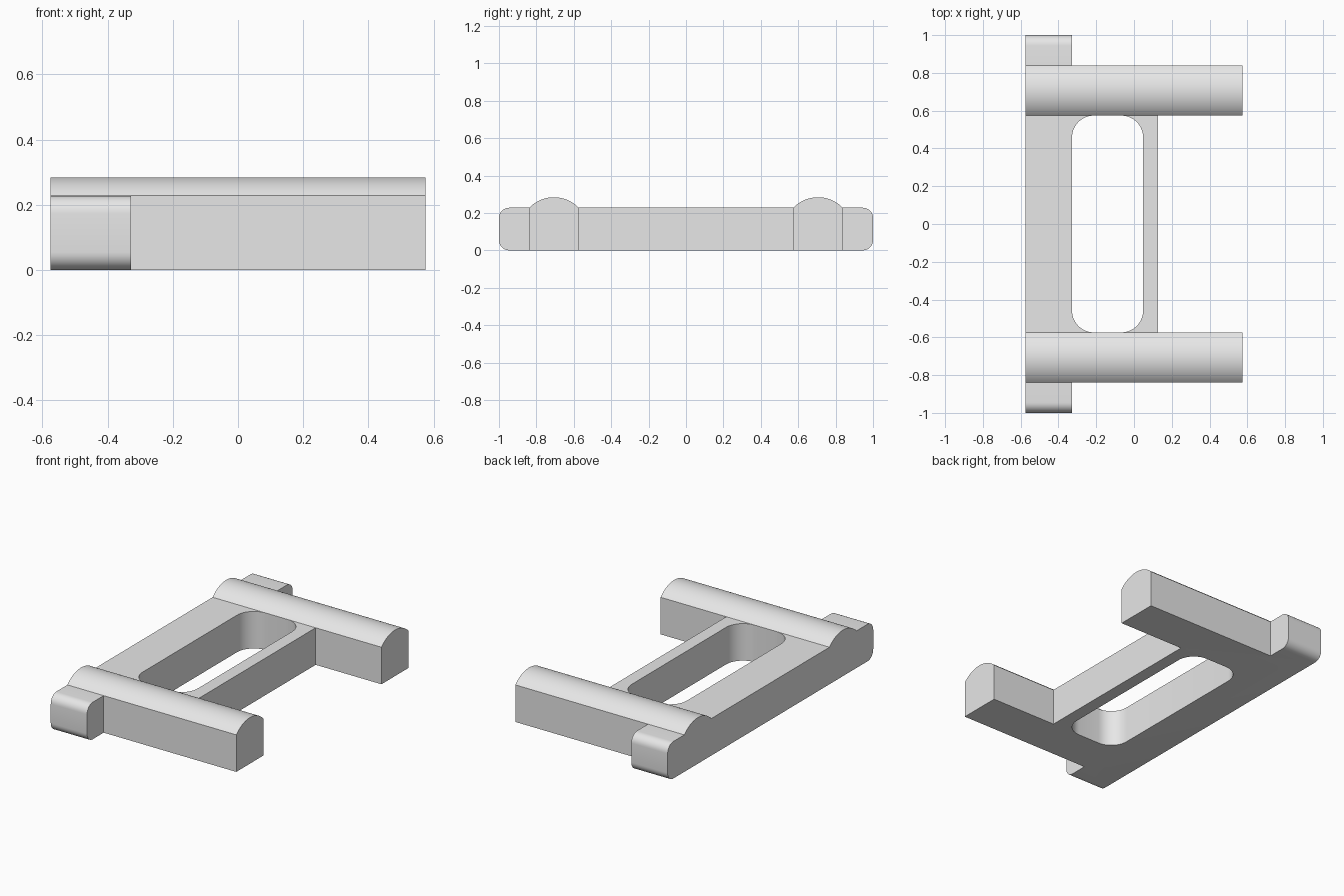
import bpy, bmesh
from math import sin, cos, pi, asin

if "Cube" in bpy.data.objects:
    bpy.data.objects.remove(bpy.data.objects["Cube"], do_unlink=True)

BACK, FRONT = -0.575, 0.575      # extent along x
INNER, OUTER = 0.574, 0.838      # rail sides along y
DECK, CROWN = 0.228, 0.284       # deck height and rail crown height

grey = bpy.data.materials.new("light grey")
grey.use_nodes = True
colour = (0.8, 0.8, 0.8, 1)
grey.diffuse_color = colour
grey.node_tree.nodes["Principled BSDF"].inputs["Base Color"].default_value = colour


def arc(cx, cy, r, a0, a1, n):
    return [(cx + r * cos(a0 + (a1 - a0) * i / n),
             cy + r * sin(a0 + (a1 - a0) * i / n)) for i in range(n + 1)]


def prism(name, outline, offset):
    """Closed prism from a 3D outline swept by an offset."""
    bm = bmesh.new()
    face = bm.faces.new([bm.verts.new(p) for p in outline])
    swept = bmesh.ops.extrude_face_region(bm, geom=[face])["geom"]
    bmesh.ops.translate(bm, vec=offset,
                        verts=[v for v in swept if isinstance(v, bmesh.types.BMVert)])
    bmesh.ops.recalc_face_normals(bm, faces=bm.faces)
    mesh = bpy.data.meshes.new(name)
    bm.to_mesh(mesh)
    bm.free()
    mesh.materials.append(grey)
    ob = bpy.data.objects.new(name, mesh)
    bpy.context.collection.objects.link(ob)
    return ob


# End profile: rounded tips, flat deck and a crowned rail on each side
tip, n = 0.055, 8
half_w, rise = (OUTER - INNER) / 2, CROWN - DECK
radius = (half_w ** 2 + rise ** 2) / (2 * rise)
spread = asin(half_w / radius)
crown = arc((INNER + OUTER) / 2, CROWN - radius, radius,
            pi / 2 - spread, pi / 2 + spread, 20)
crown[0], crown[-1] = (OUTER, DECK), (INNER, DECK)
half = (arc(1 - tip, tip, tip, -pi / 2, 0, n)
        + arc(1 - tip, DECK - tip, tip, 0, pi / 2, n) + crown)
profile = half + [(-y, z) for y, z in reversed(half)]
frame = prism("bracket_frame", [(BACK, y, z) for y, z in profile],
              (FRONT - BACK, 0, 0))


# Cutters: rounded slot, gap between the rails, and spaces outside the rails
def box_outline(x0, x1, y0, y1):
    return [(x0, y0), (x1, y0), (x1, y1), (x0, y1)]


def rounded_outline(x0, x1, y0, y1, r):
    return (arc(x1 - r, y1 - r, r, 0, pi / 2, 10)
            + arc(x0 + r, y1 - r, r, pi / 2, pi, 10)
            + arc(x0 + r, y0 + r, r, pi, 1.5 * pi, 10)
            + arc(x1 - r, y0 + r, r, 1.5 * pi, 2 * pi, 10))


cuts = {
    "slot_cutter": rounded_outline(-0.328, 0.048, -INNER, INNER, 0.115),
    "gap_cutter": box_outline(0.127, 1, -INNER, INNER),
    "left_side_cutter": box_outline(-0.328, 1, OUTER, 1.2),
    "right_side_cutter": box_outline(-0.328, 1, -1.2, -OUTER),
}
bpy.context.view_layer.objects.active = frame
frame.select_set(True)
for name, outline in cuts.items():
    cutter = prism(name, [(x, y, -0.2) for x, y in outline], (0, 0, 0.8))
    mod = frame.modifiers.new(name, "BOOLEAN")
    mod.operation, mod.solver, mod.object = "DIFFERENCE", "EXACT", cutter
    bpy.ops.object.modifier_apply(modifier=mod.name)
    bpy.data.objects.remove(cutter, do_unlink=True)

bpy.ops.object.shade_smooth_by_angle(angle=0.45)
